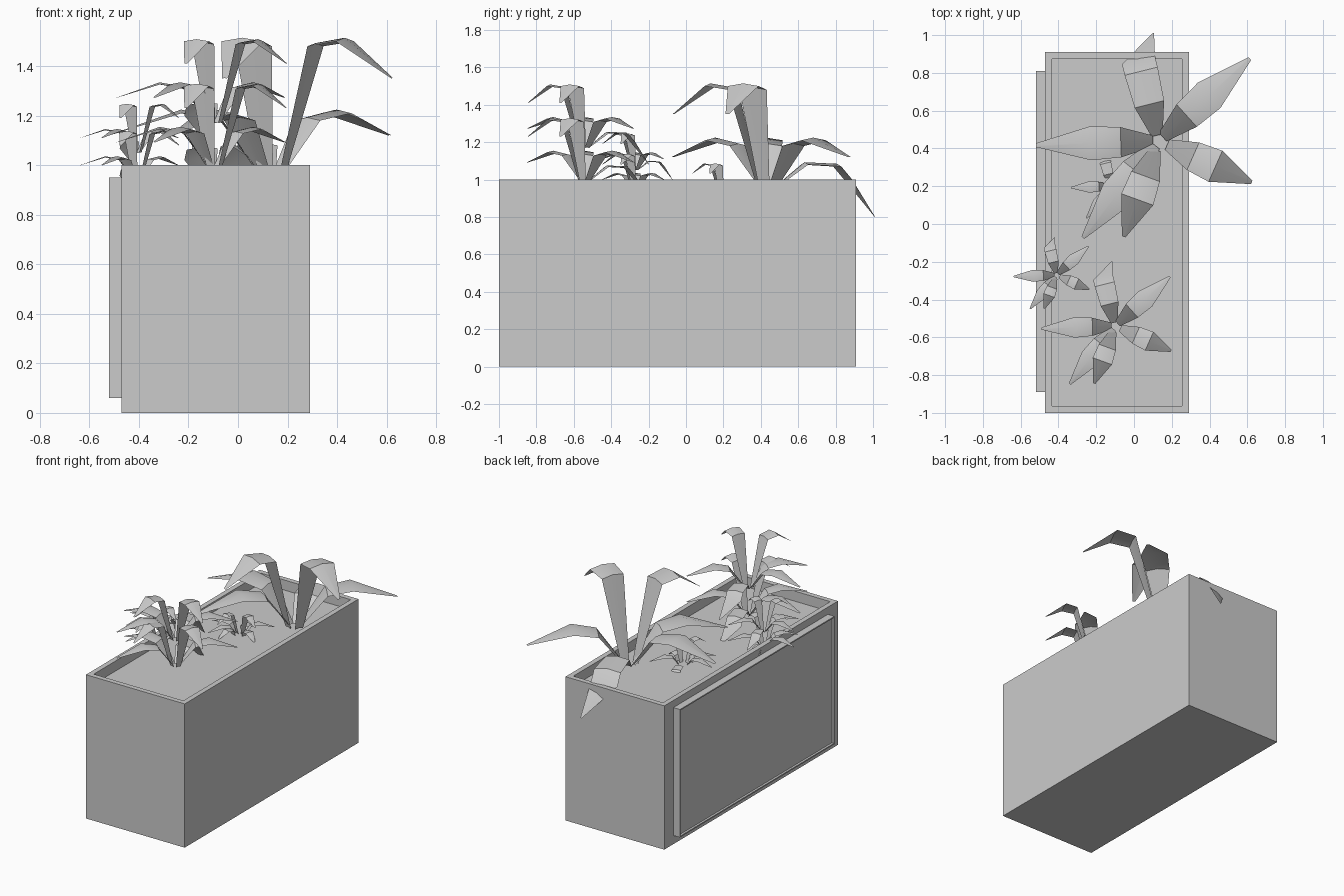
import bpy, bmesh, math
from mathutils import Vector

if "Cube" in bpy.data.objects:
    bpy.data.objects.remove(bpy.data.objects["Cube"])

GREY = (0.6, 0.6, 0.6, 1)
grey = bpy.data.materials.new("plain grey")
grey.use_nodes = True
grey.diffuse_color = GREY
grey.node_tree.nodes["Principled BSDF"].inputs["Base Color"].default_value = GREY


def add_object(name, bm):
    mesh = bpy.data.meshes.new(name)
    bm.to_mesh(mesh)
    bm.free()
    mesh.materials.append(grey)
    obj = bpy.data.objects.new(name, mesh)
    bpy.context.collection.objects.link(obj)
    return obj


def recessed_box(name, low, high, open_side, rim, depth):
    """Box with one side inset by a rim and pushed inwards."""
    low, high, side = Vector(low), Vector(high), Vector(open_side)
    bm = bmesh.new()
    bmesh.ops.create_cube(bm, size=1)
    for v in bm.verts:
        v.co = (low + high) / 2 + v.co * (high - low)
    bm.normal_update()
    face = max(bm.faces, key=lambda f: f.normal.dot(side))
    bmesh.ops.inset_individual(bm, faces=[face], thickness=rim)
    # The inset face keeps its place; a second inset with no width forms the walls
    bmesh.ops.inset_individual(bm, faces=[face], thickness=0)
    for v in face.verts:
        v.co -= side * depth
    return add_object(name, bm)


def leaf(bm, angle, profile, widths, sway=0.0):
    """Ribbon of three points across, following (reach, height) pairs."""
    out = Vector((math.cos(angle), math.sin(angle), 0))
    across = Vector((-out.y, out.x, 0))
    rows = []
    last = len(profile) - 1
    for i, ((reach, height), width) in enumerate(zip(profile, widths)):
        centre = out * reach + Vector((0, 0, height))
        if i == last:
            centre += across * sway
        ridge = Vector((0, 0, 0.08 * width))
        rows.append([bm.verts.new(centre + across * width * s + ridge * (s == 0))
                     for s in (-0.5, 0, 0.5)])
    for a, b in zip(rows, rows[1:]):
        for k in range(2):
            bm.faces.new((a[k], b[k], b[k + 1], a[k + 1]))


TALL = [(0.05, 0), (0.2, 0.53), (0.33, 0.55), (0.54, 0.4)]
LOW = [(0.03, 0), (0.2, 0.23), (0.36, 0.26), (0.65, 0.17)]
DROOP = [(0.03, 0), (0.2, 0.13), (0.38, 0.12), (0.44, 0.05), (0.56, -0.15)]
WIDTHS = [0.06, 0.16, 0.18, 0.02]


def plant(name, place, scale):
    bm = bmesh.new()
    # Two upright leaves, three spreading ones and one hanging over
    for degrees in (-24, -110):
        leaf(bm, math.radians(degrees), TALL, WIDTHS)
    for degrees in (42, 182, 232):
        leaf(bm, math.radians(degrees), LOW, WIDTHS)
    leaf(bm, math.radians(104), DROOP, [0.06, 0.16, 0.18, 0.18, 0.01], -0.11)
    bmesh.ops.scale(bm, vec=(scale,) * 3, verts=bm.verts)
    bmesh.ops.translate(bm, vec=place, verts=bm.verts)
    obj = add_object(name, bm)
    bpy.ops.object.select_all(action="DESELECT")
    obj.select_set(True)
    bpy.context.view_layer.objects.active = obj
    bpy.ops.object.shade_smooth_by_angle(angle=math.radians(40))


# Planter with sunken soil, and the shallow panel on its side
recessed_box("planter_box", (-0.47, -1, 0), (0.29, 0.91, 1), (0, 0, 1), 0.05, 0.07)
recessed_box("side_panel", (-0.52, -0.89, 0.06), (-0.47, 0.81, 0.95), (-1, 0, 0), 0.012, 0.015)

# Plants, the smaller ones made of two tiers
plant("large_plant", (0.13, 0.44, 0.95), 1)
plant("medium_plant_lower", (-0.1, -0.54, 0.99), 0.6)
plant("medium_plant_upper", (-0.1, -0.54, 1.17), 0.6)
plant("small_plant_lower", (-0.41, -0.27, 0.94), 0.35)
plant("small_plant_upper", (-0.41, -0.27, 1.05), 0.35)
plant("sprout_lower", (-0.12, 0.2, 0.79), 0.33)
plant("sprout_upper", (-0.12, 0.2, 0.9), 0.33)
